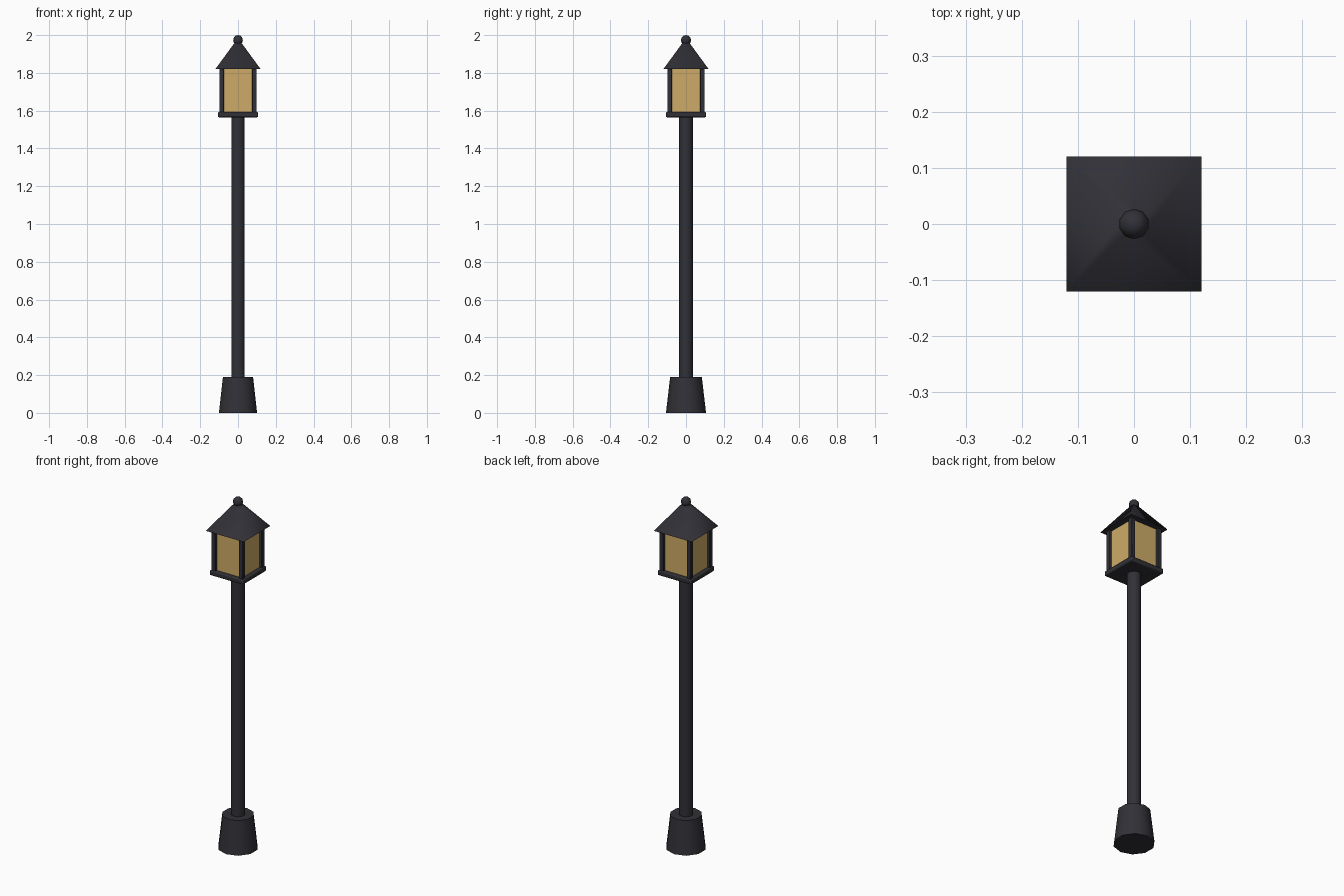
import bpy
import math

cube = bpy.data.objects.get("Cube")
if cube:
    bpy.data.objects.remove(cube, do_unlink=True)


def material(name, colour):
    mat = bpy.data.materials.new(name)
    mat.use_nodes = True
    mat.diffuse_color = (*colour, 1)
    mat.node_tree.nodes["Principled BSDF"].inputs["Base Color"].default_value = (*colour, 1)
    return mat


iron = material("dark iron", (0.03, 0.03, 0.038))
amber = material("amber glass", (0.62, 0.41, 0.135))


def finish(name, mat, angle=75):
    obj = bpy.context.object
    obj.name = name
    obj.data.materials.append(mat)
    bpy.ops.object.transform_apply(location=False, rotation=True, scale=True)
    bpy.ops.object.shade_smooth_by_angle(angle=math.radians(angle))
    return obj


def tapered(name, sides, r1, r2, z1, z2, turn=0):
    bpy.ops.mesh.primitive_cone_add(vertices=sides, radius1=r1, radius2=r2, depth=z2 - z1,
                                    location=(0, 0, (z1 + z2) / 2), rotation=(0, 0, turn))
    return finish(name, iron)


def box(name, half, z1, z2, mat, x=0, y=0, bevel=0):
    bpy.ops.mesh.primitive_cube_add(size=1, location=(x, y, (z1 + z2) / 2))
    bpy.context.object.scale = (2 * half, 2 * half, z2 - z1)
    obj = finish(name, mat, 30)
    if bevel:
        mod = obj.modifiers.new("soft edges", "BEVEL")
        mod.width = bevel
        mod.segments = 2
    return obj


# Base and pole
tapered("base", 10, 0.106, 0.084, 0, 0.19)
tapered("pole", 10, 0.037, 0.037, 0.18, 1.57)

# Lantern: floor, glass and corner posts
box("lantern_floor", 0.106, 1.565, 1.593, iron, bevel=0.006)
box("lantern_glass", 0.085, 1.59, 1.822, amber)
for side, x in (("left", 1), ("right", -1)):
    for end, y in (("front", -1), ("back", 1)):
        box(f"corner_post_{end}_{side}", 0.0125, 1.585, 1.825, iron,
            x * 0.0865, y * 0.0865, bevel=0.003)

# Square roof and ball finial
root2 = math.sqrt(2)
tapered("roof", 4, 0.12 * root2, 0.016 * root2, 1.82, 1.962, math.pi / 4)
bpy.ops.mesh.primitive_uv_sphere_add(segments=10, ring_count=6, radius=0.027,
                                     location=(0, 0, 1.973))
finish("finial", iron)
